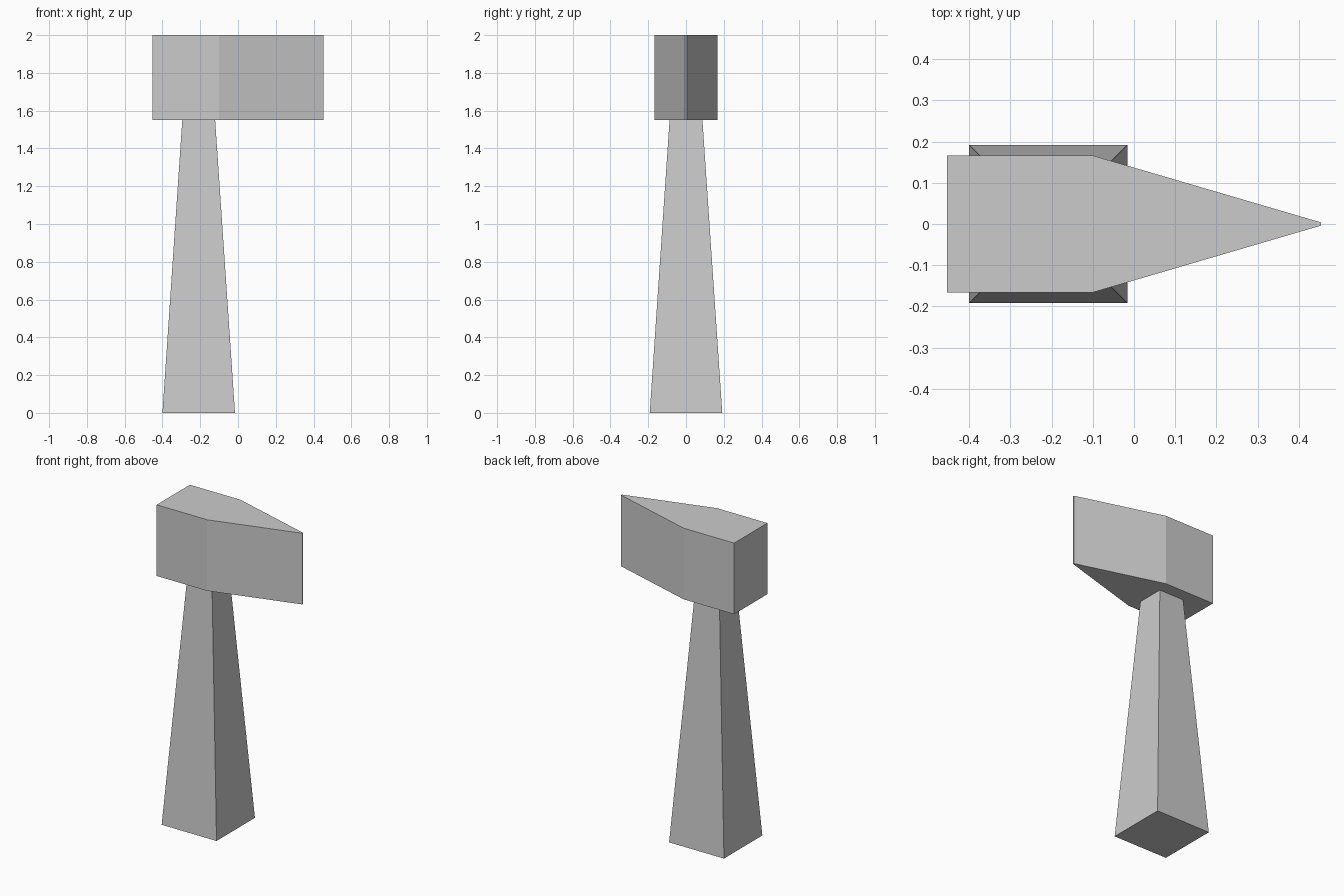
import bpy, bmesh

if "Cube" in bpy.data.objects:
    bpy.data.objects.remove(bpy.data.objects["Cube"])


def loft(name, bottom, top):
    """Solid between two matching closed outlines."""
    bm = bmesh.new()
    lo = [bm.verts.new(p) for p in bottom]
    hi = [bm.verts.new(p) for p in top]
    n = len(lo)
    bm.faces.new(lo[::-1])
    bm.faces.new(hi)
    for i in range(n):
        j = (i + 1) % n
        bm.faces.new((lo[i], lo[j], hi[j], hi[i]))
    bmesh.ops.recalc_face_normals(bm, faces=bm.faces)
    mesh = bpy.data.meshes.new(name)
    bm.to_mesh(mesh)
    bm.free()
    obj = bpy.data.objects.new(name, mesh)
    bpy.context.collection.objects.link(obj)
    return obj


def square(cx, half, z):
    return [(cx + sx * half, sy * half, z)
            for sx, sy in ((-1, -1), (1, -1), (1, 1), (-1, 1))]


# Tapered square handle
HANDLE_X = -0.208
loft("handle", square(HANDLE_X, 0.192, 0.0), square(HANDLE_X, 0.087, 1.55))

# Wedge-shaped head: half outline mirrored across y
half = [(-0.453, 0.166), (-0.10, 0.166), (0.453, 0.004)]
outline = [(x, -y) for x, y in half] + half[::-1]
loft("head", [(x, y, 1.55) for x, y in outline], [(x, y, 2.0) for x, y in outline])
